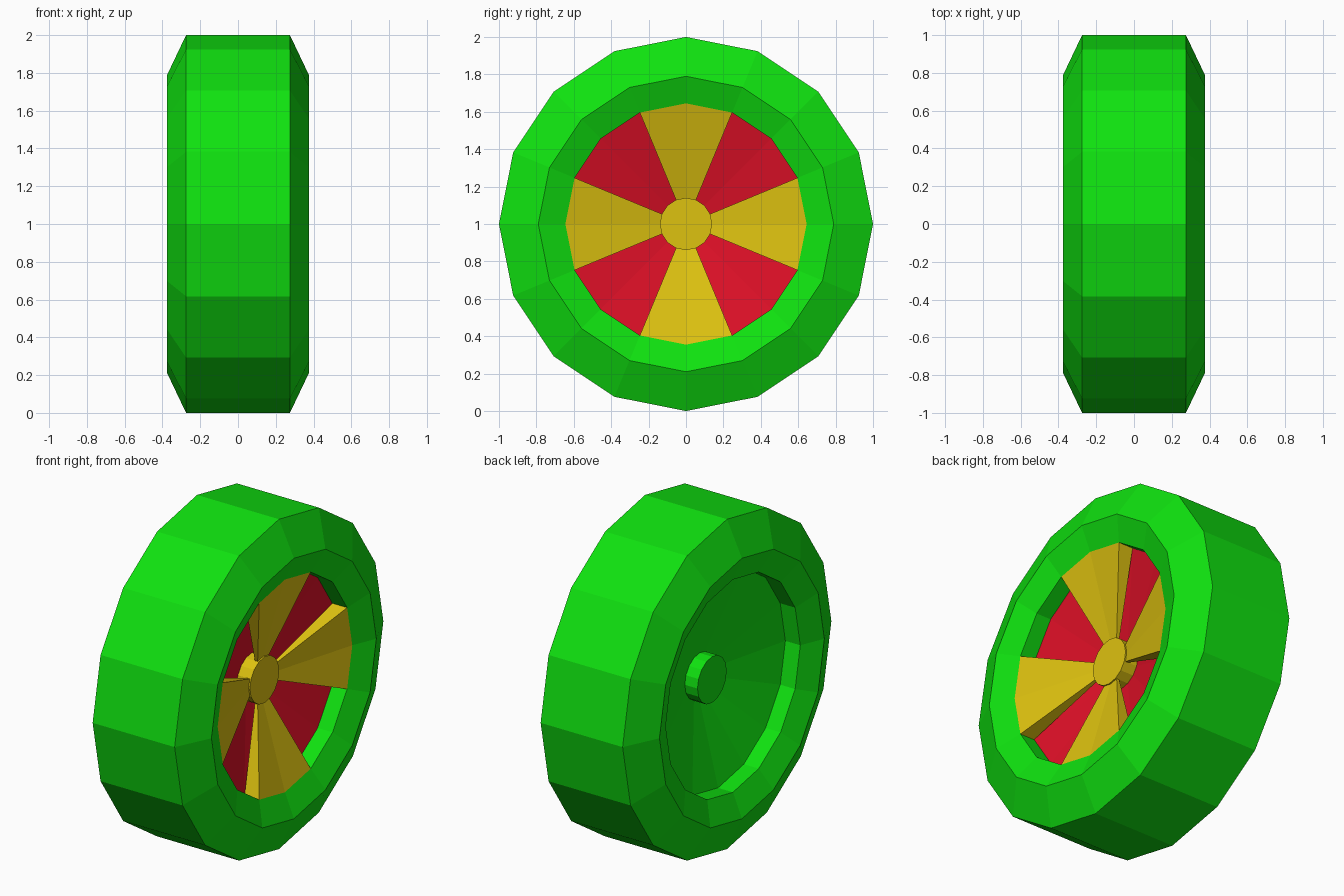
import bpy, math

SIDES = 16
STEP = 2 * math.pi / SIDES

if "Cube" in bpy.data.objects:
    bpy.data.objects.remove(bpy.data.objects["Cube"], do_unlink=True)


def make_material(name, color):
    mat = bpy.data.materials.new(name)
    mat.use_nodes = True
    mat.diffuse_color = (*color, 1)
    mat.node_tree.nodes["Principled BSDF"].inputs["Base Color"].default_value = (*color, 1)
    return mat


green = make_material("bright green", (0.005, 0.76, 0.005))
red = make_material("red", (0.73, 0.005, 0.02))
yellow = make_material("yellow", (0.73, 0.54, 0.005))


def point(x, r, step):
    """Point on the wheel at a given angle step, measured from +y."""
    a = step * STEP
    return (x, r * math.cos(a), 1 + r * math.sin(a))


def make_object(name, verts, faces, mat):
    mesh = bpy.data.meshes.new(name)
    mesh.from_pydata(verts, [], faces)
    mesh.materials.append(mat)
    obj = bpy.data.objects.new(name, mesh)
    bpy.context.collection.objects.link(obj)
    return obj


def revolve(name, profile, mat, cap=False):
    """Sweep (x, radius) points, listed from -x to +x, round the axle."""
    verts = [point(x, r, i) for x, r in profile for i in range(SIDES)]
    faces = []
    for k in range(len(profile) - 1):
        for i in range(SIDES):
            j = (i + 1) % SIDES
            a, b = k * SIDES, (k + 1) * SIDES
            faces.append((a + i, b + i, b + j, a + j))
    if cap:
        faces.append(tuple(range(SIDES)))
        last = (len(profile) - 1) * SIDES
        faces.append(tuple(last + i for i in reversed(range(SIDES))))
    obj = make_object(name, verts, [f[::-1] for f in faces], mat)
    return obj


# Tyre with bevelled shoulders, sloped lips and recess walls on both sides
half = [(0.275, 1.0), (0.375, 0.79), (0.315, 0.645), (0.215, 0.645)]
revolve("tyre", [(-x, r) for x, r in reversed(half)] + half, green)

# Dished plates closing both recesses
revolve("back_plate", [(-0.08, 0.1), (-0.215, 0.645)][::-1][::-1], green)
revolve("front_plate", [(0.215, 0.645), (0.08, 0.1)], red)

# Axle stubs
revolve("back_hub", [(-0.175, 0.14), (-0.02, 0.14)], green, cap=True)
revolve("front_hub", [(0.02, 0.14), (0.178, 0.14)], yellow, cap=True)

# Four wedge spokes, thick at the tyre and thin at the hub
for n, side in enumerate(("rear", "top", "front", "bottom")):
    verts = []
    for x, r in [(0.315, 0.645), (0.168, 0.135), (0.15, 0.135), (0.217, 0.645)]:
        verts += [point(x, r, 4 * n + k) for k in (-1, 0, 1)]
    faces = [(0, 3, 6, 9), (2, 11, 8, 5)]
    for ring in range(4):
        a, b = 3 * ring, 3 * ((ring + 1) % 4)
        faces += [(a + k, a + k + 1, b + k + 1, b + k) for k in (0, 1)]
    make_object(side + "_spoke", verts, [f[::-1] for f in faces], yellow)
